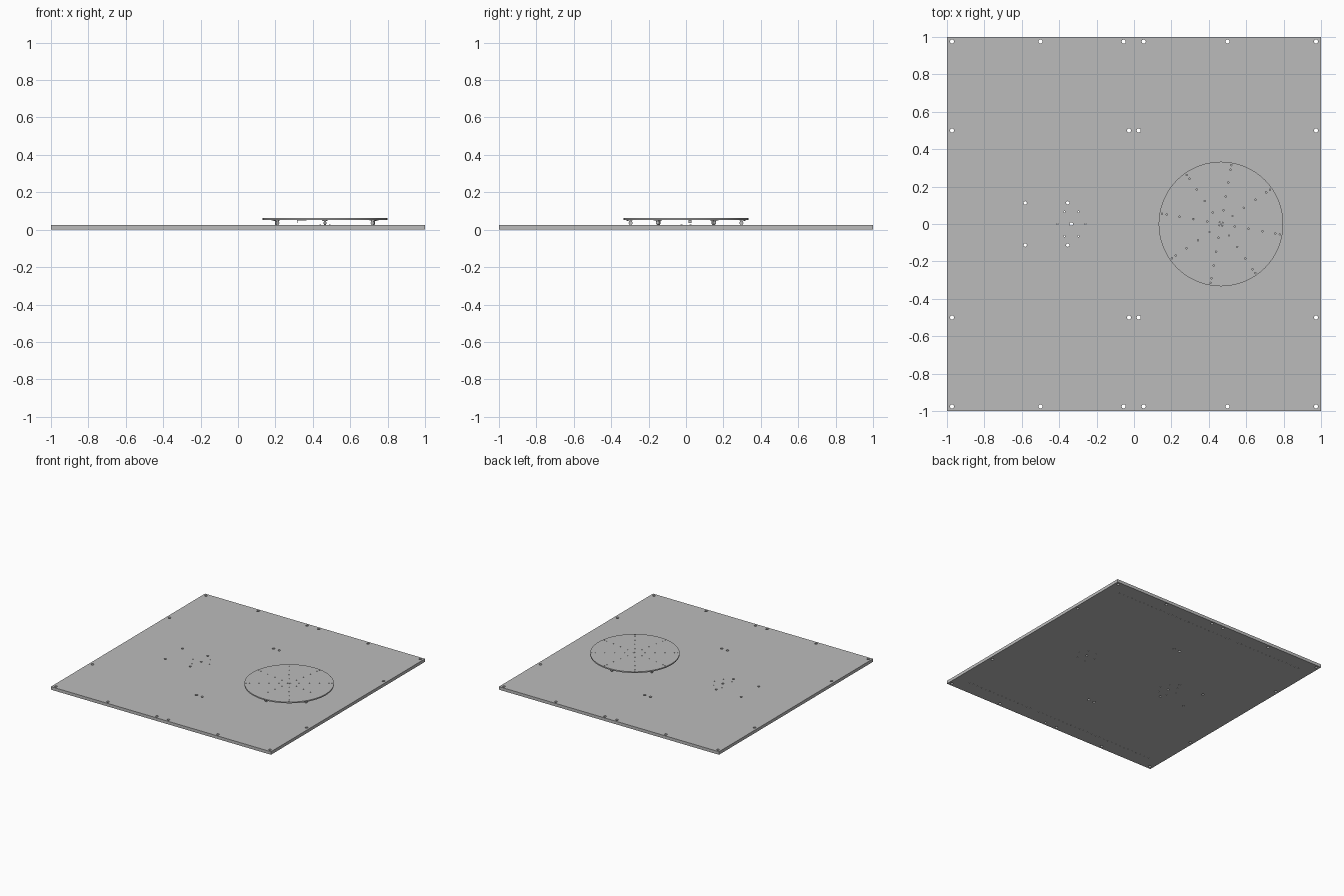
import bpy, bmesh
from math import pi, sin, cos, radians
from mathutils import Matrix, Vector

if "Cube" in bpy.data.objects:
    bpy.data.objects.remove(bpy.data.objects["Cube"], do_unlink=True)

grey = bpy.data.materials.new("metal grey")
grey.use_nodes = True
grey.diffuse_color = (0.5, 0.5, 0.5, 1)
grey.node_tree.nodes["Principled BSDF"].inputs["Base Color"].default_value = (0.5, 0.5, 0.5, 1)

PLATE_TOP, DISC_LOW, DISC_TOP = 0.025, 0.053, 0.063
HUB_X = 0.465


def cylinder(bm, centre, radius, depth, sides=16, axis=(0, 0, 1)):
    turn = Vector((0, 0, 1)).rotation_difference(Vector(axis)).to_matrix().to_4x4()
    bmesh.ops.create_cone(bm, cap_ends=True, segments=sides, radius1=radius, radius2=radius,
                          depth=depth, matrix=Matrix.Translation(centre) @ turn)


def box(bm, centre, size, angle=0):
    bmesh.ops.create_cube(bm, size=1, matrix=Matrix.Translation(centre)
                          @ Matrix.Rotation(angle, 4, "Z") @ Matrix.Diagonal((*size, 1)))


def finish(name, bm):
    mesh = bpy.data.meshes.new(name)
    bm.to_mesh(mesh)
    bm.free()
    mesh.materials.append(grey)
    obj = bpy.data.objects.new(name, mesh)
    bpy.context.collection.objects.link(obj)
    return obj


def smooth(obj):
    bpy.ops.object.select_all(action="DESELECT")
    obj.select_set(True)
    bpy.context.view_layer.objects.active = obj
    bpy.ops.object.shade_smooth_by_angle(angle=radians(30))


def drill(obj, cutter_bm):
    """Cut the holes out of a part and remove the cutter."""
    cutter = finish("hole_cutter", cutter_bm)
    cutter.hide_render = True
    mod = obj.modifiers.new("holes", "BOOLEAN")
    mod.operation, mod.solver, mod.object = "DIFFERENCE", "EXACT", cutter
    bpy.context.view_layer.objects.active = obj
    bpy.ops.object.modifier_apply(modifier=mod.name)
    bpy.data.objects.remove(cutter, do_unlink=True)


# Base plate
bm = bmesh.new()
box(bm, (0, 0, PLATE_TOP / 2), (2, 2, PLATE_TOP))
base = finish("base_plate", bm)

# Screw holes round the border, mounting holes and the two hub patterns
holes = bmesh.new()
for side in (-1, 1):
    for x in (-0.973, -0.5, -0.055, 0.052, 0.5, 0.973):
        cylinder(holes, (x, side * 0.975, 0), 0.011, 0.2)
    for x in (-0.973, -0.027, 0.025, 0.973):
        cylinder(holes, (x, side * 0.5, 0), 0.011, 0.2)
    for x in (-0.582, -0.354):
        cylinder(holes, (x, side * 0.113, 0), 0.009, 0.2)
    # Shallow pilot row along the underside
    for i in range(45):
        cylinder(holes, (-0.88 + i * 0.04, side * 0.88, 0), 0.004, 0.012, 8)
for x in (-0.335, HUB_X):
    cylinder(holes, (x, 0, 0), 0.009, 0.2)
    for k in range(6):
        a = k * pi / 3
        cylinder(holes, (x + 0.075 * cos(a), 0.075 * sin(a), 0), 0.004, 0.2, 10)
drill(base, holes)
smooth(base)

# Turntable disc with eight rows of small holes
bm = bmesh.new()
cylinder(bm, (HUB_X, 0, (DISC_LOW + DISC_TOP) / 2), 0.333, DISC_TOP - DISC_LOW, 96)
disc = finish("turntable_disc", bm)
holes = bmesh.new()
for k in range(8):
    a = radians(-10 + 45 * k)
    for r in (0.075, 0.15, 0.225, 0.295, 0.32):
        cylinder(holes, (HUB_X + r * cos(a), r * sin(a), DISC_TOP), 0.004, 0.1, 10)
cylinder(holes, (HUB_X, 0, DISC_TOP), 0.004, 0.1, 10)
for k in range(4):
    a = radians(35 + 90 * k)
    cylinder(holes, (HUB_X + 0.012 * cos(a), 0.012 * sin(a), DISC_TOP), 0.003, 0.1, 8)
drill(disc, holes)
smooth(disc)

# Six casters between the disc and the plate
for k in range(6):
    a = radians(30 + 60 * k)
    out = Vector((cos(a), sin(a), 0))
    along = Vector((-sin(a), cos(a), 0))
    top = Vector((HUB_X, 0, 0)) + out * 0.303
    hub = top - out * 0.007 + Vector((0, 0, PLATE_TOP + 0.0105))
    bm = bmesh.new()
    box(bm, top + Vector((0, 0, DISC_LOW - 0.0015)), (0.034, 0.034, 0.003), a)
    cylinder(bm, top + Vector((0, 0, DISC_LOW - 0.004)), 0.012, 0.003)
    for side in (-1, 1):
        box(bm, hub + along * side * 0.008 + Vector((0, 0, 0.005)), (0.016, 0.002, 0.018), a)
    smooth(finish(f"caster_fork_{k + 1}", bm))
    bm = bmesh.new()
    cylinder(bm, hub, 0.0105, 0.012, 24, along)
    cylinder(bm, hub, 0.003, 0.02, 12, along)
    smooth(finish(f"caster_wheel_{k + 1}", bm))

# Small sensor bracket under the disc
bm = bmesh.new()
box(bm, (0.34, 0.022, DISC_LOW - 0.0015), (0.05, 0.016, 0.003))
box(bm, (0.317, 0.022, DISC_LOW - 0.008), (0.003, 0.016, 0.016))
finish("sensor_bracket", bm)

# Low bolt heads round the hub
bm = bmesh.new()
for k in range(4):
    a = radians(45 + 90 * k)
    cylinder(bm, (HUB_X + 0.035 * cos(a), 0.035 * sin(a), PLATE_TOP + 0.001), 0.005, 0.004, 6)
finish("hub_bolts", bm)
